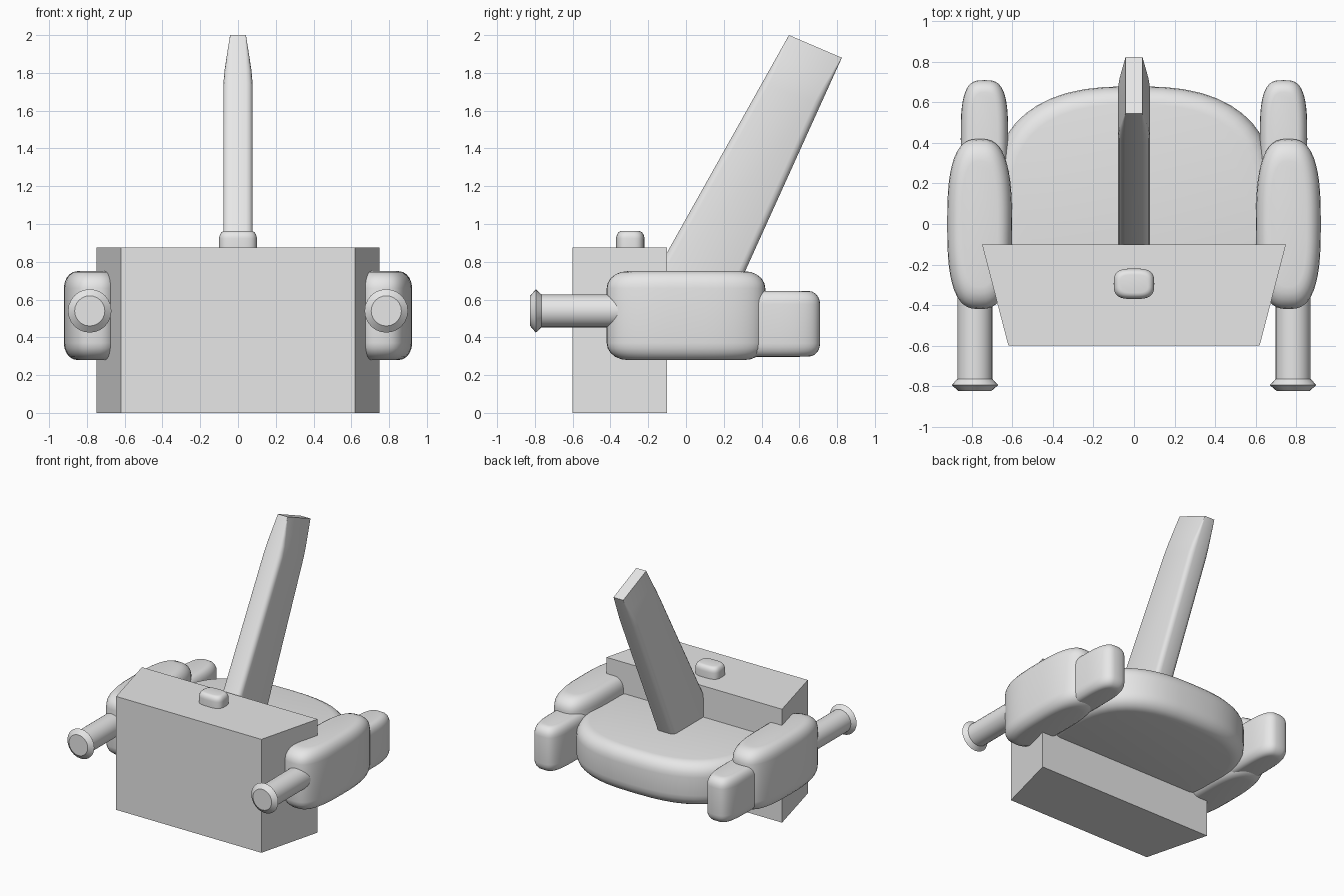
import bpy, bmesh, math

old = bpy.data.objects.get("Cube")
if old:
    bpy.data.objects.remove(old, do_unlink=True)

grey = bpy.data.materials.new("light_grey")
grey.use_nodes = True
grey.diffuse_color = (0.8, 0.8, 0.8, 1)
grey.node_tree.nodes["Principled BSDF"].inputs["Base Color"].default_value = (0.8, 0.8, 0.8, 1)


def loft(name, rings, smooth=True):
    """Skin a stack of equal-length closed rings and cap both ends."""
    bm = bmesh.new()
    loops = [[bm.verts.new(p) for p in ring] for ring in rings]
    for low, high in zip(loops, loops[1:]):
        for i in range(len(low)):
            j = (i + 1) % len(low)
            bm.faces.new((low[i], low[j], high[j], high[i]))
    bm.faces.new(loops[0][::-1])
    bm.faces.new(loops[-1])
    bmesh.ops.recalc_face_normals(bm, faces=bm.faces[:])
    mesh = bpy.data.meshes.new(name)
    bm.to_mesh(mesh)
    bm.free()
    mesh.materials.append(grey)
    obj = bpy.data.objects.new(name, mesh)
    bpy.context.collection.objects.link(obj)
    if smooth:
        bpy.ops.object.select_all(action='DESELECT')
        obj.select_set(True)
        bpy.context.view_layer.objects.active = obj
        bpy.ops.object.shade_smooth_by_angle(angle=math.radians(35))
    return obj


def oval(cx, cy, a, b, power, z, count=48):
    ring = []
    for i in range(count):
        c, s = math.cos(math.tau * i / count), math.sin(math.tau * i / count)
        ring.append((cx + a * math.copysign(abs(c) ** (2 / power), c),
                     cy + b * math.copysign(abs(s) ** (2 / power), s), z))
    return ring


def cushion(name, center, half, power, z0, z1, rounding):
    """Squarish oval slab with rounded upper and lower rims."""
    dx, dy, dz = rounding
    steps = [math.pi / 2 * i / 5 for i in range(6)]
    lower = [(1 - math.sin(t), z0 + dz * (1 - math.cos(t))) for t in steps]
    upper = [(k, z0 + z1 - z) for k, z in reversed(lower)]
    rings = [oval(*center, half[0] - dx * k, half[1] - dy * k, power, z)
             for k, z in lower + upper]
    return loft(name, rings)


# Tapered front block
plan = [(-0.62, -0.6), (0.62, -0.6), (0.75, -0.1), (-0.75, -0.1)]
loft("front_block", [[(x, y, z) for x, y in plan] for z in (0, 0.875)], smooth=False)

# Rounded rear platform
cushion("rear_platform", (0, 0.1), (0.7, 0.58), 2.6, 0.295, 0.635, (0.09, 0.09, 0.1))

# Button on the block
cushion("top_button", (0, -0.295), (0.1, 0.075), 3.2, 0.78, 0.963, (0.03, 0.03, 0.04))


# Leaning lever, with rounded long edges and a pinched tip
def lever_ring(front, back, half, r):
    ring = []
    length = math.dist(front, back)
    for sx, end, start in ((1, 1, 0), (-1, 1, 90), (-1, -1, 180), (1, -1, 270)):
        for step in range(4):
            t = math.radians(start + 30 * step)
            x = sx * (half - r) + r * math.cos(t)
            k = 0.5 + (end * (length / 2 - r) + r * math.sin(t)) / length
            ring.append((x, front[0] + (back[0] - front[0]) * k,
                         front[1] + (back[1] - front[1]) * k))
    return ring


def between(p, q, t):
    return tuple(a + (b - a) * t for a, b in zip(p, q))


front_low, front_top = (-0.24, 0.6), (0.545, 2.0)
back_low, back_top = (0.2, 0.5), (0.825, 1.88)
stations = [(0, 0.078, 0.035), (0.82, 0.078, 0.035), (0.87, 0.072, 0.03),
            (0.92, 0.061, 0.02), (1, 0.042, 0.002)]
loft("lever", [lever_ring(between(front_low, front_top, t),
                          between(back_low, back_top, t), half, r)
               for t, half, r in stations])

# Side pods and barrels, one set per side
barrel = [(-0.35, 0.087), (-0.765, 0.087), (-0.795, 0.115), (-0.825, 0.08)]
for side, label in ((1, "left"), (-1, "right")):
    cushion(label + "_main_pod", (side * 0.762, 0), (0.16, 0.42), 2.8,
            0.28, 0.75, (0.07, 0.11, 0.09))
    cushion(label + "_rear_pod", (side * 0.738, 0.42), (0.117, 0.29), 3.2,
            0.298, 0.645, (0.05, 0.06, 0.07))
    rings = [[(side * 0.785 + r * math.cos(math.tau * i / 24), y,
               0.54 + r * math.sin(math.tau * i / 24)) for i in range(24)]
             for y, r in barrel]
    loft(label + "_barrel", rings)
